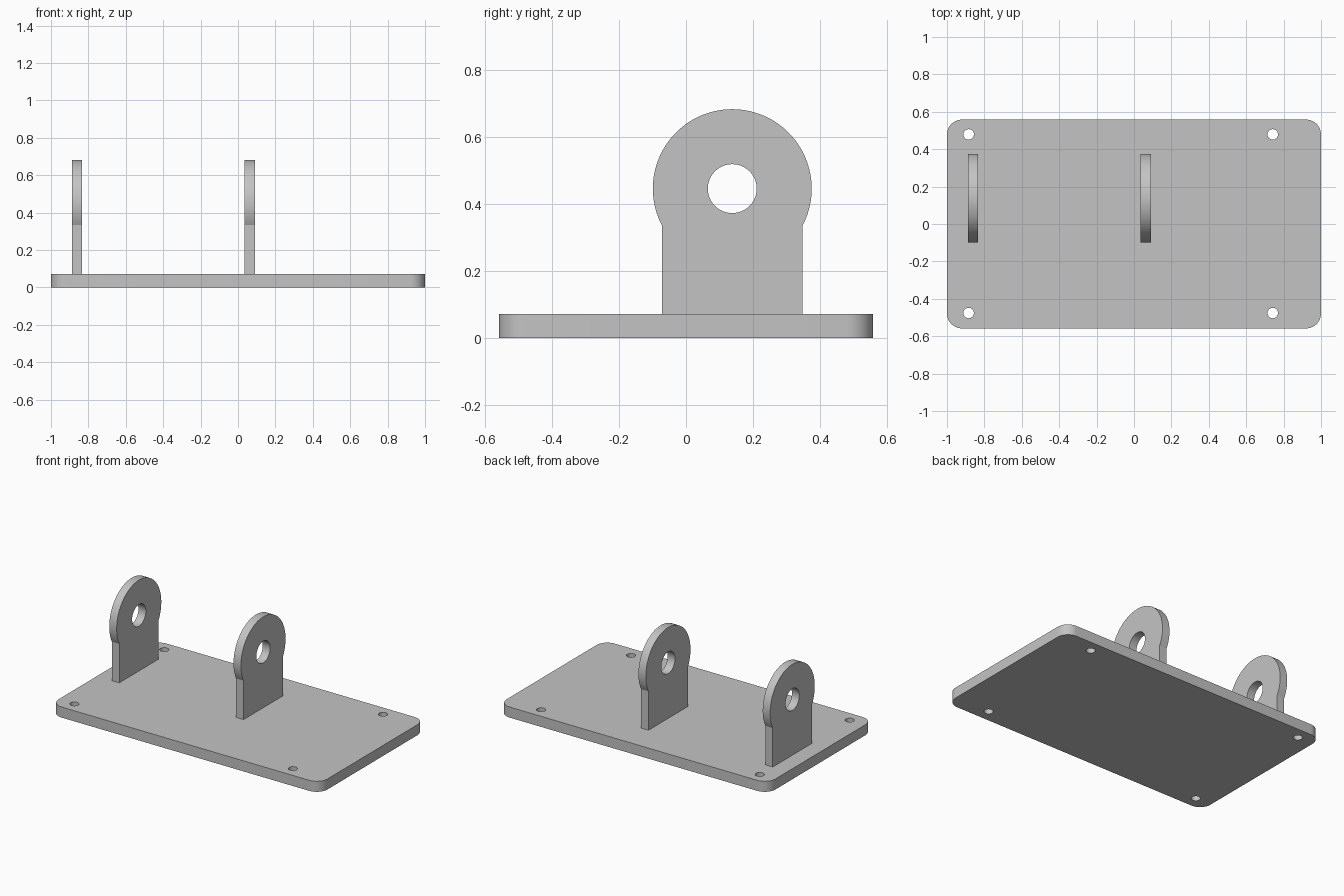
import bpy, bmesh
from math import radians, pi, sin, cos, asin
from mathutils import Matrix, Vector

cube = bpy.data.objects.get("Cube")
if cube:
    bpy.data.objects.remove(cube, do_unlink=True)

# Single plain grey
grey = bpy.data.materials.new("plain grey")
grey.use_nodes = True
colour = (0.55, 0.55, 0.55, 1)
grey.diffuse_color = colour
grey.node_tree.nodes["Principled BSDF"].inputs["Base Color"].default_value = colour


def arc(cx, cy, r, start, end, steps):
    """Points along an arc, angles in radians."""
    angles = [start + (end - start) * i / steps for i in range(steps + 1)]
    return [(cx + r * cos(a), cy + r * sin(a)) for a in angles]


def extruded(name, profile, depth, matrix):
    """Extrude a flat outline along local z and place it."""
    bm = bmesh.new()
    face = bm.faces.new([bm.verts.new((u, v, 0)) for u, v in profile])
    grown = bmesh.ops.extrude_face_region(bm, geom=[face])["geom"]
    bmesh.ops.translate(bm, vec=(0, 0, depth),
                        verts=[g for g in grown if isinstance(g, bmesh.types.BMVert)])
    bmesh.ops.recalc_face_normals(bm, faces=bm.faces)
    bmesh.ops.transform(bm, matrix=matrix, verts=bm.verts)
    mesh = bpy.data.meshes.new(name)
    bm.to_mesh(mesh)
    bm.free()
    mesh.materials.append(grey)
    ob = bpy.data.objects.new(name, mesh)
    bpy.context.collection.objects.link(ob)
    return ob


def drill(ob, centre, radius, depth, rotation=(0, 0, 0)):
    """Cut a round hole through the part."""
    bpy.ops.mesh.primitive_cylinder_add(vertices=48, radius=radius, depth=depth,
                                        location=centre, rotation=rotation)
    cutter = bpy.context.object
    cutter.hide_render = True
    cutter.data.materials.append(grey)
    mod = ob.modifiers.new("hole", "BOOLEAN")
    mod.operation, mod.solver, mod.object = "DIFFERENCE", "EXACT", cutter
    bpy.context.view_layer.objects.active = ob
    bpy.ops.object.modifier_apply(modifier=mod.name)
    bpy.data.objects.remove(cutter, do_unlink=True)


def smooth(ob):
    bpy.ops.object.select_all(action="DESELECT")
    ob.select_set(True)
    bpy.context.view_layer.objects.active = ob
    bpy.ops.object.shade_smooth_by_angle(angle=radians(25))


# Base plate with rounded corners and four screw holes
half_x, half_y, thick, corner = 1.0, 0.558, 0.071, 0.08
outline = []
for i, (sx, sy) in enumerate([(1, 1), (-1, 1), (-1, -1), (1, -1)]):
    outline += arc(sx * (half_x - corner), sy * (half_y - corner), corner,
                   i * pi / 2, (i + 1) * pi / 2, 12)
plate = extruded("base_plate", outline, thick, Matrix())
for x in (-0.884, 0.742):
    for y in (-0.476, 0.479):
        drill(plate, (x, y, thick / 2), 0.028, 0.3)
smooth(plate)

# Upright lugs: straight stem under a wider round head with a pin hole
lug_y, head_z, head_r, stem, width = 0.138, 0.445, 0.237, 0.209, 0.055
dip = asin(stem / head_r) - pi / 2      # angle where head meets stem
outline = ([(lug_y - stem, thick), (lug_y + stem, thick)]
           + arc(lug_y, head_z, head_r, dip, pi - dip, 72))
# Local x, y, z become world y, z, x
upright = Matrix(((0, 0, 1, 0), (1, 0, 0, 0), (0, 1, 0, 0), (0, 0, 0, 1)))
for name, x in (("right_lug", -0.888), ("middle_lug", 0.036)):
    lug = extruded(name, outline, width, Matrix.Translation(Vector((x, 0, 0))) @ upright)
    drill(lug, (x + width / 2, lug_y, head_z), 0.073, 0.3, (0, pi / 2, 0))
    smooth(lug)
